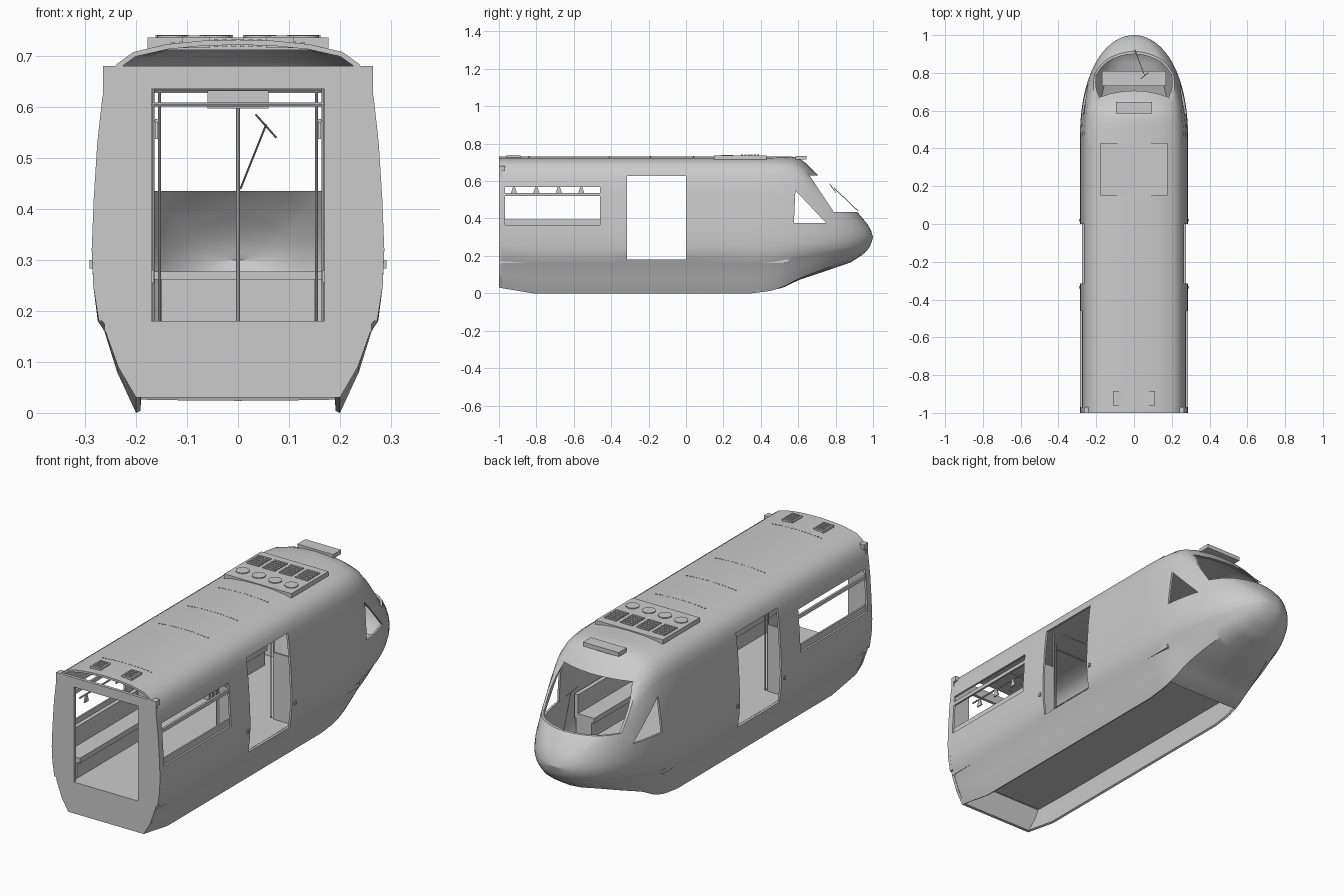
import bpy, bmesh, math
from mathutils import Vector

cube = bpy.data.objects.get("Cube")
if cube:
    bpy.data.objects.remove(cube, do_unlink=True)

grey = bpy.data.materials.new("plain grey")
grey.use_nodes = True
grey.diffuse_color = (0.6, 0.6, 0.6, 1)
grey.node_tree.nodes["Principled BSDF"].inputs["Base Color"].default_value = (0.6, 0.6, 0.6, 1)


def make(name, bm, mirror=False):
    me = bpy.data.meshes.new(name)
    bm.to_mesh(me)
    bm.free()
    me.materials.append(grey)
    ob = bpy.data.objects.new(name, me)
    bpy.context.collection.objects.link(ob)
    if mirror:
        ob.modifiers.new("mirror", 'MIRROR').use_clip = True
    return ob


def add_box(bm, lo, hi):
    vs = bmesh.ops.create_cube(bm, size=1)["verts"]
    for v in vs:
        v.co = [(a + b) / 2 + c * (b - a) for a, b, c in zip(lo, hi, v.co)]


def box(name, lo, hi, mirror=False):
    bm = bmesh.new()
    add_box(bm, lo, hi)
    return make(name, bm, mirror)


def prism(name, pts, axis, a, b, mirror=False):
    """Extrude a 2D outline along x (points are y, z) or y (points are x, z)."""
    bm = bmesh.new()
    put = (lambda p: (a, *p)) if axis == "x" else (lambda p: (p[0], a, p[1]))
    face = bm.faces.new([bm.verts.new(put(p)) for p in pts])
    new = bmesh.ops.extrude_face_region(bm, geom=[face])["geom"]
    step = Vector((b - a, 0, 0)) if axis == "x" else Vector((0, b - a, 0))
    bmesh.ops.translate(bm, vec=step, verts=[g for g in new if isinstance(g, bmesh.types.BMVert)])
    bmesh.ops.recalc_face_normals(bm, faces=bm.faces)
    return make(name, bm, mirror)


def rod(name, p, q, r=0.003, mirror=False):
    p, q = Vector(p), Vector(q)
    bm = bmesh.new()
    rot = (q - p).to_track_quat('Z', 'Y').to_matrix().to_4x4()
    rot.translation = (p + q) / 2
    bmesh.ops.create_cone(bm, cap_ends=True, segments=8, radius1=r, radius2=r,
                          depth=(q - p).length, matrix=rot)
    return make(name, bm, mirror)


def interp(table, y):
    for (y0, z0), (y1, z1) in zip(table, table[1:]):
        if y <= y1:
            return z0 + (z1 - z0) * (y - y0) / (y1 - y0)
    return table[-1][1]


# Body shell: half section lofted along y, shrinking to a rounded nose
HALF = [(0, 0), (.1, 0), (.2, 0), (.237, .08), (.262, .16), (.275, .18), (.284, .25),
        (.287, .32), (.283, .42), (.276, .53), (.266, .62), (.256, .655), (.238, .684),
        (.205, .708), (.14, .723), (.07, .73), (0, .732)]
TOP = [(-1, .732), (.56, .732), (.6, .724), (.65, .69), (.7, .635), (.92, .43),
       (.97, .37), (.99, .335), (1, .3)]
BOTTOM = [(-1, .03), (-.82, 0), (.35, 0), (.45, .012), (.52, .03), (.6, .07), (.75, .12),
          (.88, .165), (.95, .21), (.985, .25), (1, .3)]
MID = .3


def section(y):
    t = max(0, (y - .42) / .58)
    w = math.sqrt(max(0, 1 - t ** 2.4))
    up, down = interp(TOP, y) - MID, MID - interp(BOTTOM, y)
    half = []
    for x, z in HALF:
        u, v = x / .287, (z - MID) / (.432 if z > MID else MID)
        k = 1 + (1 / math.hypot(u, v) - 1) * t ** 1.5
        half.append((u * k * .287 * w, y, MID + v * k * (up if v > 0 else down)))
    return half + [(-x, yy, z) for x, yy, z in half[-2:0:-1]]


stations = [-1, -.9, -.82, -.4, 0, .35, .42]
stations += [.42 + .58 * math.sin(math.pi / 2 * i / 24) for i in range(1, 25)]
bm = bmesh.new()
rings = [[bm.verts.new(c) for c in section(y)] for y in stations]
n = len(rings[0])
for y, a, b in zip(stations, rings, rings[1:]):
    for i in range(n):
        j = (i + 1) % n
        under = i in (0, 1, n - 2, n - 1)
        if not (under and y < .47):
            bm.faces.new((a[i], b[i], b[j], a[j]))
bmesh.ops.remove_doubles(bm, verts=bm.verts, dist=.0005)
shell = make("body_shell", bm)
solid = shell.modifiers.new("thickness", 'SOLIDIFY')
solid.thickness, solid.offset = .01, -1

# Openings: side windows, doors, cab side windows, windscreen
cutters = [
    box("window_cutter", (-.5, -.968, .365), (.5, -.46, .567)),
    box("door_cutter", (-.5, -.315, .18), (.5, 0, .628)),
    prism("cab_window_cutter", [(.577, .377), (.748, .377), (.585, .55)], "x", -.5, .5),
    prism("windscreen_cutter", [(.66, .63), (1.1, .63), (1.1, .435), (.79, .435)], "x", -.5, .5),
]
for c in cutters:
    m = shell.modifiers.new(c.name, 'BOOLEAN')
    m.operation, m.solver, m.object = 'DIFFERENCE', 'EXACT', c
bpy.context.view_layer.update()
cut = bpy.data.meshes.new_from_object(shell.evaluated_get(bpy.context.evaluated_depsgraph_get()))
shell.modifiers.clear()
shell.data = cut
for c in cutters:
    bpy.data.objects.remove(c, do_unlink=True)
bpy.context.view_layer.objects.active = shell
shell.select_set(True)
bpy.ops.object.shade_smooth_by_angle(angle=math.radians(32))
shell.select_set(False)

# End wall with gangway opening, sill and lower apron
prism("end_wall", [(.17, .18), (.273, .18), (.284, .25), (.285, .32), (.281, .42), (.274, .53),
                   (.265, .6), (.265, .68), (0, .68), (0, .635), (.17, .635)], "y", -1, -.985, True)
box("end_wall_tab", (.236, -1, .655), (.265, -.968, .68), True)
box("end_sill", (-.262, -1, .16), (.262, -.98, .18))
prism("end_apron", [(-.26, .16), (.26, .16), (.235, .09), (.2, .03), (-.2, .03), (-.235, .09)],
      "y", -1, -.985)

# Floor
box("floor", (-.262, -.99, .162), (.262, .55, .18))

# Window bars, sills and hand straps
box("window_bar", (.264, -.968, .52), (.274, -.46, .537), True)
box("window_sill", (.268, -.968, .365), (.276, -.46, .395), True)
rod("strap_rail", (.16, -.97, .573), (.16, -.45, .573), .004, True)
for y in (-.92, -.8, -.68, -.56):
    prism("hand_strap", [(y - .016, .537), (y + .016, .537), (y + .005, .57), (y - .005, .57)],
          "x", .157, .163, True)

# Benches along both sides
for y0, y1 in ((-.96, -.4), (.06, .46)):
    box("bench_seat", (.165, y0, .255), (.268, y1, .28), True)
    box("bench_base", (.18, y0, .18), (.262, y1, .255), True)
    box("bench_back", (.25, y0, .28), (.27, y1, .37), True)

# Poles, rails, door screens and hanging sign
for y in (-.38, .03):
    box("door_screen", (.172, y - .004, .18), (.262, y + .004, .5), True)
    rod("screen_pole", (.168, y, .18), (.168, y, .68), .004, True)
    rod("inner_pole", (.154, y, .18), (.154, y, .63), .003, True)
    rod("cross_rail", (-.17, y, .605), (.17, y, .605), .004)
rod("centre_pole", (0, .03, .18), (0, .03, .605), .004)
box("ceiling_sign", (-.06, .02, .597), (.06, .04, .632))
rod("ceiling_bar", (-.17, .03, .63), (.17, .03, .63), .003)

# Driver's desk
box("desk_base", (-.15, .75, .18), (.15, .79, .262))
box("desk_top", (-.17, .73, .262), (.17, .81, .277))

# Door buttons
for y in (-.335, .02):
    box("door_button", (.28, y - .006, .283), (.291, y + .006, .3), True)

# Cooling unit on the roof, with fans and grilles
box("cooling_unit", (-.178, .15, .712), (.178, .43, .736))
for x in (-.129, -.043, .043, .129):
    bm = bmesh.new()
    bmesh.ops.create_cone(bm, cap_ends=True, segments=20, radius1=.03, radius2=.03, depth=.006)
    bmesh.ops.translate(bm, vec=(x, .22, .737), verts=bm.verts)
    make("cooling_fan", bm)
    bm = bmesh.new()
    for i in range(6):
        y = .295 + i * .017
        add_box(bm, (x - .033, y, .734), (x + .033, y + .01, .741))
    make("cooling_grille", bm)

# Roof plate above the cab, rear vents and rivet rows
box("cab_roof_plate", (-.095, .585, .715), (.095, .645, .735))
for s in (-1, 1):
    xs = sorted((s * .055, s * .11))
    box("rear_vent", (xs[0], -.962, .716), (xs[1], -.885, .737))
    bm = bmesh.new()
    for i in range(4):
        y = -.953 + i * .017
        add_box(bm, (xs[0] + .008, y, .735), (xs[1] - .008, y + .009, .74))
    make("rear_vent_slats", bm)
for y in (-.84, -.41, -.19, .04):
    bm = bmesh.new()
    for i in range(16):
        x = -.128 + i * .017
        add_box(bm, (x - .004, y - .002, .718), (x + .004, y + .002, .733 - .4 * x * x))
    make("roof_rivets", bm)

# Windscreen wiper
rod("wiper_arm", (.005, .92, .44), (.055, .79, .565), .002)
rod("wiper_blade", (.035, .768, .585), (.075, .8, .54), .002)
